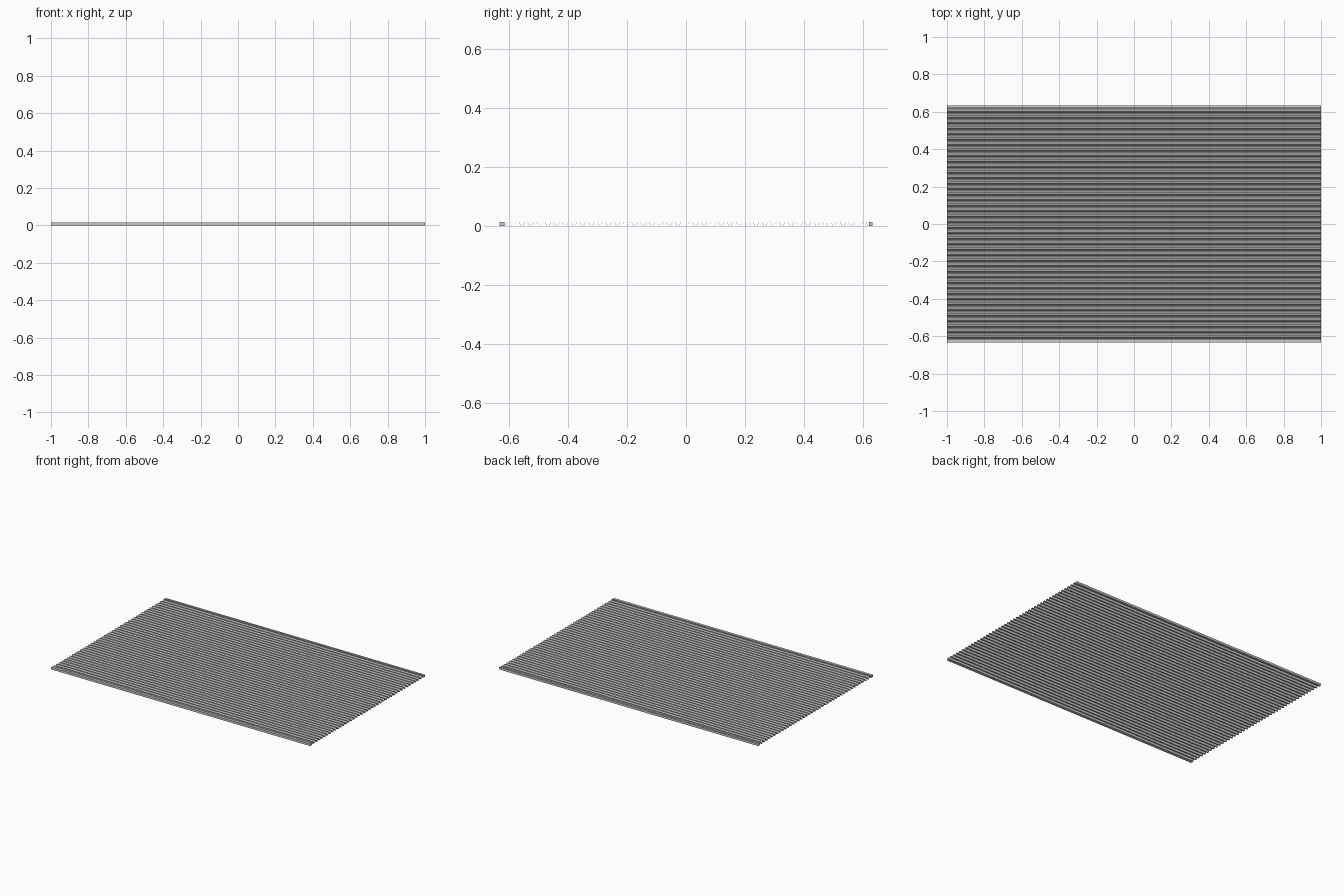
import bpy
import bmesh

cube = bpy.data.objects.get("Cube")
if cube:
    bpy.data.objects.remove(cube, do_unlink=True)

LENGTH = 2.0
HALF_Y = 0.633
HEIGHT = 0.015
THICK = 0.0015
START, END = -0.615, 0.62
RIDGES = 42


def extrude_profile(name, points):
    """Extrude a closed (y, z) outline along the full length in x."""
    bm = bmesh.new()
    ends = [[bm.verts.new((x, y, z)) for y, z in points]
            for x in (-LENGTH / 2, LENGTH / 2)]
    bm.faces.new(ends[0])
    bm.faces.new(ends[1])
    n = len(points)
    for i in range(n):
        j = (i + 1) % n
        bm.faces.new((ends[0][i], ends[0][j], ends[1][j], ends[1][i]))
    bmesh.ops.recalc_face_normals(bm, faces=bm.faces)
    mesh = bpy.data.meshes.new(name)
    bm.to_mesh(mesh)
    bm.free()
    obj = bpy.data.objects.new(name, mesh)
    bpy.context.collection.objects.link(obj)
    return obj


# Corrugated sheet: trapezoid ridges repeated across the depth
pitch = (END - START) / RIDGES
top = HEIGHT - THICK
wave = []
for i in range(RIDGES):
    y = START + i * pitch
    wave += [(y + pitch * f, z) for f, z in
             ((0.12, 0), (0.34, top), (0.66, top), (0.88, 0))]
wave = [(START, 0)] + wave + [(END, 0)]
upper = [(y, z + THICK) for y, z in reversed(wave)]
extrude_profile("corrugated_sheet", wave + upper)

# Solid edge strips along the front and back
for name, y0, y1 in (("front_edge_strip", -HALF_Y, START),
                     ("back_edge_strip", END, HALF_Y)):
    extrude_profile(name, [(y0, 0), (y1, 0), (y1, HEIGHT), (y0, HEIGHT)])
